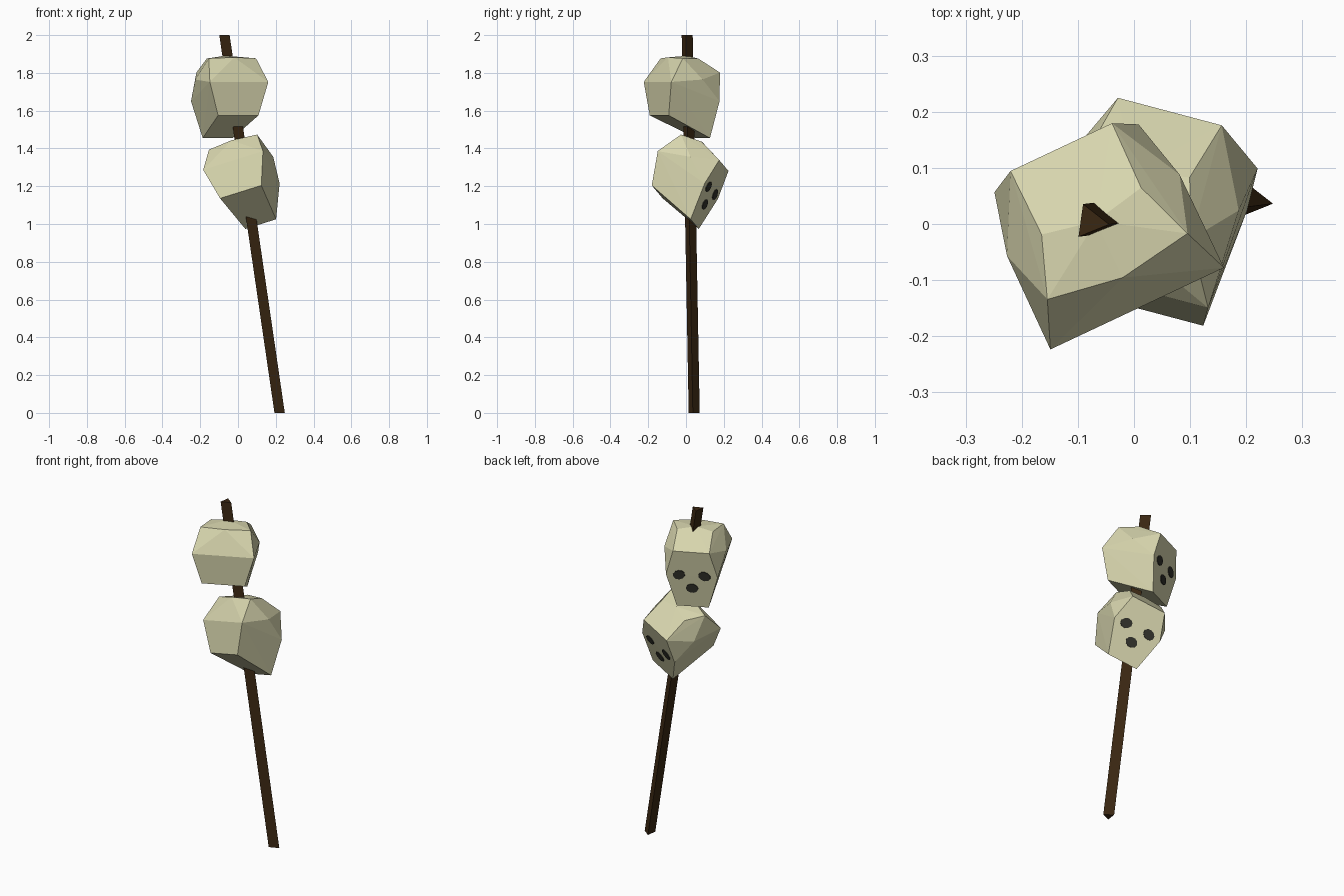
import bpy, bmesh, math
from mathutils import Vector, Matrix

if "Cube" in bpy.data.objects:
    bpy.data.objects.remove(bpy.data.objects["Cube"])


def material(name, rgb):
    m = bpy.data.materials.new(name)
    m.diffuse_color = (*rgb, 1)
    m.use_nodes = True
    m.node_tree.nodes["Principled BSDF"].inputs["Base Color"].default_value = m.diffuse_color
    return m


bone = material("bone", (0.68, 0.665, 0.42))
wood = material("dark wood", (0.042, 0.02, 0.006))
hollow = material("socket black", (0.032, 0.032, 0.024))


def finish(bm, name, mat, matrix=Matrix()):
    bmesh.ops.recalc_face_normals(bm, faces=bm.faces)
    mesh = bpy.data.meshes.new(name)
    bm.to_mesh(mesh)
    bm.free()
    mesh.materials.append(mat)
    ob = bpy.data.objects.new(name, mesh)
    ob.matrix_world = matrix
    bpy.context.collection.objects.link(ob)
    return ob


# Leaning three-sided pole
bm = bmesh.new()
rings = []
for cx, cy, z in ((0.214, 0.041, 0.0), (-0.078, 0.004, 2.0)):
    rings.append([bm.verts.new((cx + 0.034 * math.cos(math.radians(a)),
                                cy + 0.034 * math.sin(math.radians(a)), z))
                  for a in (-8, 112, 232)])
low, high = rings
bm.faces.new(low)
bm.faces.new(high)
for i in range(3):
    j = (i + 1) % 3
    bm.faces.new((low[i], low[j], high[j], high[i]))
finish(bm, "pole", wood)

# Skull half profile: sideways, towards the face, up (mirrored sideways)
HALF = [
    (0.138, -0.109, 0.227),   # rear crown
    (0.098, 0.000, 0.226),    # front crown
    (0.100, 0.126, 0.152),    # brow
    (0.171, -0.192, 0.102),   # back corner
    (0.170, -0.008, 0.115),   # temple
    (0.142, 0.104, 0.000),    # cheek
    (0.118, -0.182, -0.075),  # nape
    (0.088, 0.0735, -0.195),  # chin
]
MIDDLE = [(0, -0.131, 0.232), (0, -0.02, 0.241)]


def skull(name, matrix):
    bm = bmesh.new()
    for x, y, z in HALF:
        for s in (1, -1):
            bm.verts.new((s * x, y, z))
    for p in MIDDLE:
        bm.verts.new(p)
    bmesh.ops.convex_hull(bm, input=list(bm.verts))
    finish(bm, name, bone, matrix)

    # Thin eye and nose plates lying on the sloping face
    down = Vector((0, -0.15, -0.989)).normalized()
    side = Vector((1, 0, 0))
    out = Vector((0, 0.989, -0.15)).normalized()
    brow = Vector((0, 0.126, 0.152))
    for part, a, s, tilt in (("right_eye", 0.07, 0.15, 0.4),
                             ("left_eye", -0.07, 0.15, -0.4),
                             ("nose", 0.0, 0.232, 0.0)):
        bm = bmesh.new()
        verts = []
        for i in range(10):
            t = math.tau * i / 10
            px, py = 0.034 * math.cos(t), 0.028 * math.sin(t)
            qx = px * math.cos(tilt) - py * math.sin(tilt)
            qy = px * math.sin(tilt) + py * math.cos(tilt)
            verts.append(bm.verts.new(brow + side * (a + qx) + down * (s + qy) - out * 0.002))
        face = bm.faces.new(verts)
        ext = bmesh.ops.extrude_face_region(bm, geom=[face])
        top = [v for v in ext["geom"] if isinstance(v, bmesh.types.BMVert)]
        bmesh.ops.translate(bm, verts=top, vec=out * 0.007)
        finish(bm, name + "_" + part, hollow, matrix)


# Upper skull is upright and turned; lower skull is tilted on the pole
skull("upper_skull", Matrix.Translation((-0.076, 0.023, 1.65))
      @ Matrix.Rotation(math.radians(25.2), 4, 'Z'))

u = Vector((0.925, -0.245, 0.29)).normalized()
w = Vector((-0.207, 0.305, 0.931))
v = w.cross(u).normalized()
w = u.cross(v)
turn = Matrix((u, v, w)).transposed().to_4x4()
skull("lower_skull", Matrix.Translation((0.056, 0.038, 1.1975)) @ turn)
